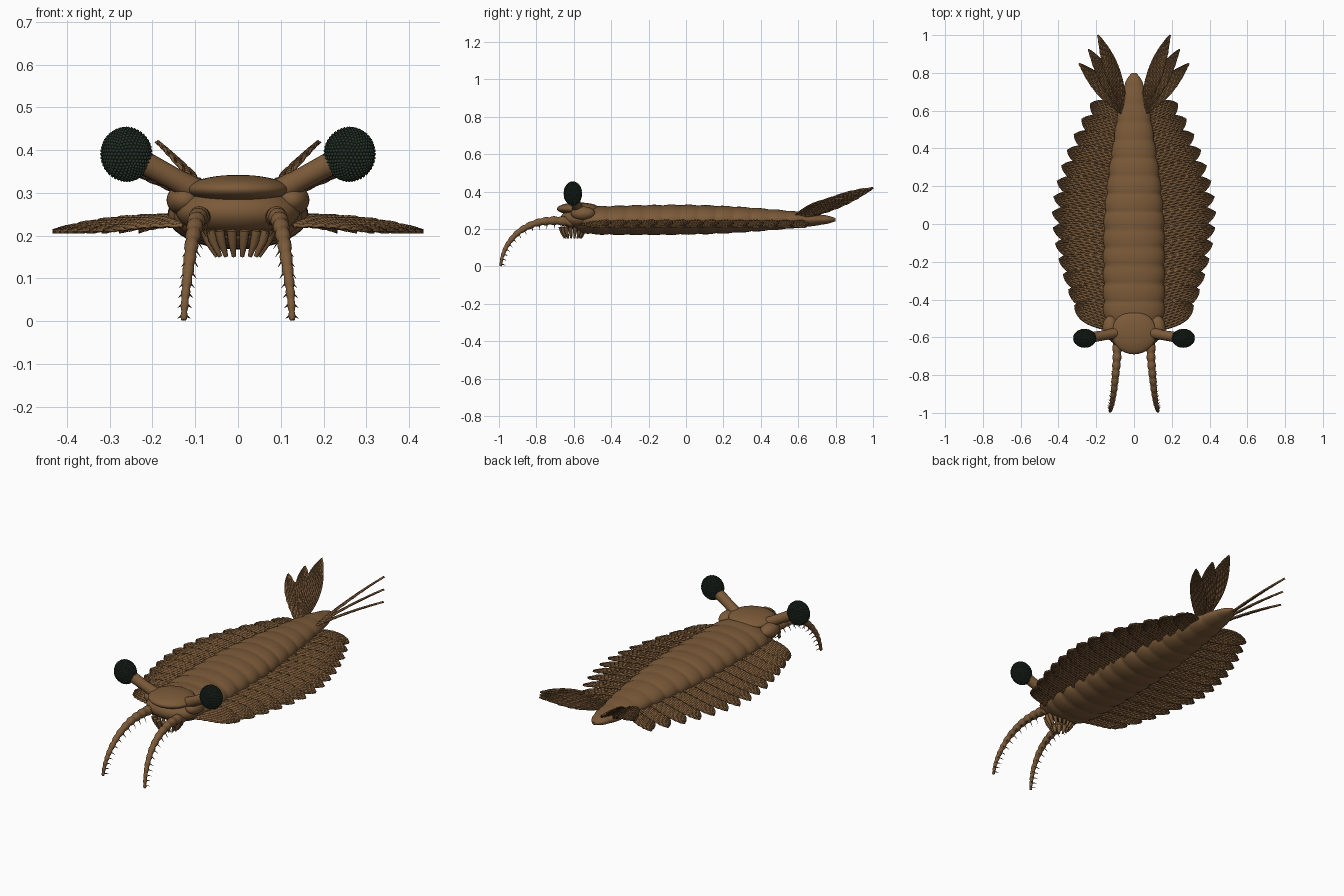
import bpy, bmesh, math
from mathutils import Vector, Matrix

if "Cube" in bpy.data.objects:
    bpy.data.objects.remove(bpy.data.objects["Cube"], do_unlink=True)


def material(name, rgb):
    m = bpy.data.materials.new(name)
    m.use_nodes = True
    m.diffuse_color = (*rgb, 1)
    bsdf = m.node_tree.nodes["Principled BSDF"]
    bsdf.inputs["Base Color"].default_value = (*rgb, 1)
    bsdf.inputs["Roughness"].default_value = 0.7
    return m


SHELL = material("shell brown", (0.20, 0.103, 0.041))
EYE = material("dark green", (0.021, 0.035, 0.024))


def finish(bm, name, mat, mirror=False, thickness=0, angle=50):
    """Turn a bmesh into a shaded object, optionally thickened and mirrored."""
    mesh = bpy.data.meshes.new(name)
    bm.to_mesh(mesh)
    bm.free()
    ob = bpy.data.objects.new(name, mesh)
    bpy.context.collection.objects.link(ob)
    mesh.materials.append(mat)
    bpy.ops.object.select_all(action='DESELECT')
    ob.select_set(True)
    bpy.context.view_layer.objects.active = ob
    bpy.ops.object.shade_smooth_by_angle(angle=math.radians(angle))
    if thickness:
        s = ob.modifiers.new("Thickness", 'SOLIDIFY')
        s.thickness, s.offset = thickness, -1
    if mirror:
        m = ob.modifiers.new("Mirror", 'MIRROR')
        m.use_mirror_merge = False


def curve_at(keys, t):
    """Smooth interpolation through a list of key tuples, t from 0 to 1."""
    f = t * (len(keys) - 1)
    i = min(int(f), len(keys) - 2)
    u = f - i
    k = [keys[max(0, min(len(keys) - 1, i + d))] for d in (-1, 0, 1, 2)]
    return [0.5 * (2 * b + (c - a) * u + (2 * a - 5 * b + 4 * c - d) * u * u
                   + (3 * b - a - 3 * c + d) * u ** 3) for a, b, c, d in zip(*k)]


def tube(bm, points, radii, side=(1, 0, 0), sides=12):
    """Loft elliptical rings along points; radii are (across, up) pairs."""
    points = [Vector(p) for p in points]
    rings = []
    for i, (p, (ra, rb)) in enumerate(zip(points, radii)):
        tan = (points[min(i + 1, len(points) - 1)] - points[max(i - 1, 0)]).normalized()
        a = Vector(side)
        a = (a - tan * a.dot(tan)).normalized()
        b = a.cross(tan)
        ang = [math.tau * k / sides for k in range(sides)]
        rings.append([bm.verts.new(p + a * ra * math.cos(t) + b * rb * math.sin(t)) for t in ang])
    faces = [bm.faces.new(rings[0]), bm.faces.new(rings[-1])]
    for r, q in zip(rings, rings[1:]):
        for k in range(sides):
            n = (k + 1) % sides
            faces.append(bm.faces.new((r[k], r[n], q[n], q[k])))
    bmesh.ops.recalc_face_normals(bm, faces=faces)


def ellipsoid(name, centre, radii, mirror=False):
    bm = bmesh.new()
    bmesh.ops.create_uvsphere(bm, u_segments=32, v_segments=20, radius=1)
    bmesh.ops.scale(bm, vec=radii, verts=bm.verts)
    bmesh.ops.translate(bm, vec=centre, verts=bm.verts)
    finish(bm, name, SHELL, mirror)


def leaf(name, root, tip, width, normal, droop, shape):
    """Thin blade with short ridges on its upper face; shape(s) gives its half width."""
    root, tip = Vector(root), Vector(tip)
    d = tip - root
    across = Vector(normal).cross(d).normalized()
    up = d.cross(across).normalized()
    ns, nv = 36, 20
    bm = bmesh.new()
    rows = []
    for i in range(ns + 1):
        s = i / ns
        row = []
        for j in range(nv + 1):
            v = 2 * j / nv - 1
            # broken rows of sharp ridges
            ridge = 0.005 if j % 2 and (i + 3 * (j // 2)) % 5 < 3 else 0
            lift = ridge + 0.006 * (1 - v * v) * (1 - s) + droop * 4 * s * (1 - s)
            row.append(bm.verts.new(root + d * s + across * v * width * max(shape(s), 0.02)
                                    + up * lift))
        rows.append(row)
    for i in range(ns):
        for j in range(nv):
            bm.faces.new((rows[i][j], rows[i + 1][j], rows[i + 1][j + 1], rows[i][j + 1]))
    finish(bm, name, SHELL, True, 0.005, angle=30)


# Segmented trunk: keys are y, centre z, half width, half height
trunk_keys = [(-0.60, 0.25, 0.10, 0.06), (-0.50, 0.246, 0.157, 0.074), (-0.25, 0.248, 0.163, 0.08),
              (0.0, 0.25, 0.16, 0.08), (0.2, 0.25, 0.143, 0.074), (0.4, 0.25, 0.115, 0.061),
              (0.6, 0.25, 0.083, 0.043), (0.74, 0.25, 0.05, 0.025), (0.80, 0.25, 0.012, 0.008)]
bm = bmesh.new()
points, radii = [], []
for i in range(161):
    y, z, rx, rz = curve_at(trunk_keys, i / 160)
    swell = 0.94 + 0.07 * abs(math.sin(math.pi * (y + 0.6) / 0.095)) ** 0.6
    points.append((0, y, z))
    radii.append((rx * swell, rz * swell))
tube(bm, points, radii, sides=40)
finish(bm, "trunk", SHELL, angle=70)

# Head
ellipsoid("head", (0, -0.565, 0.255), (0.145, 0.105, 0.06))
ellipsoid("head_shield", (0, -0.575, 0.308), (0.12, 0.115, 0.034))
ellipsoid("cheek", (0.125, -0.55, 0.283), (0.042, 0.065, 0.037), True)

# Eye stalks
bm = bmesh.new()
tube(bm, [(0.09, -0.575, 0.30), (0.15, -0.588, 0.333), (0.225, -0.6, 0.373)],
     [(0.03, 0.03), (0.026, 0.026), (0.028, 0.028)], side=(0, 1, 0), sides=20)
finish(bm, "eye_stalk", SHELL, True)

# Compound eyes: a core studded with small round lenses
bm = bmesh.new()
bmesh.ops.create_icosphere(bm, subdivisions=4, radius=0.96)
for spot in [v.co.copy() for v in bm.verts]:
    bmesh.ops.create_icosphere(bm, subdivisions=1, radius=0.075, matrix=Matrix.Translation(spot))
bmesh.ops.scale(bm, vec=(0.06, 0.049, 0.063), verts=bm.verts)
bmesh.ops.translate(bm, vec=(0.261, -0.605, 0.39), verts=bm.verts)
finish(bm, "eye", EYE, True)

# Jointed front appendages
arm_keys = [(0.09, -0.60, 0.235), (0.09, -0.70, 0.245), (0.098, -0.80, 0.232),
            (0.107, -0.89, 0.188), (0.116, -0.95, 0.122), (0.123, -0.98, 0.06), (0.127, -0.992, 0.002)]
JOINTS, PER = 14, 6
bm = bmesh.new()
points, radii = [], []
for i in range(JOINTS * PER + 1):
    t = i / (JOINTS * PER)
    r = (0.027 - 0.020 * t) * (0.8 + 0.22 * math.sin(math.pi * (i % PER) / PER))
    points.append(curve_at(arm_keys, t))
    radii.append((r, r))
tube(bm, points, radii, sides=16)
finish(bm, "front_appendage", SHELL, True)

# Paired spines on the inner curve of each appendage
bm = bmesh.new()
for j in range(2, JOINTS):
    t = (j + 0.4) / JOINTS
    p = Vector(curve_at(arm_keys, t))
    tan = (Vector(curve_at(arm_keys, t + 0.01)) - p).normalized()
    inward = Vector((1, 0, 0)).cross(tan).normalized()
    if inward.z > 0 or inward.y < 0:
        inward = -inward
    for sx in (-1, 1):
        direction = (inward + Vector((0.6 * sx, 0, 0))).normalized()
        size = 0.054 - 0.026 * t
        tube(bm, [p, p + direction * size * 0.6, p + direction * size + tan * 0.003],
             [(0.003, 0.003), (0.0022, 0.0022), (0.0004, 0.0004)], side=(0.3, 0.5, 0.8), sides=6)
finish(bm, "appendage_spines", SHELL, True)

# Ring of mouth teeth
bm = bmesh.new()
for k in range(16):
    a = math.tau * (k + 0.5) / 16
    c, s = math.cos(a), math.sin(a)
    path = [(0.078 * c, -0.605 + 0.066 * s, 0.212), (0.07 * c, -0.605 + 0.06 * s, 0.187),
            (0.05 * c, -0.605 + 0.045 * s, 0.151)]
    tube(bm, path, [(0.012, 0.012), (0.0105, 0.0105), (0.005, 0.005)], side=(-s, c, 0), sides=8)
finish(bm, "mouth_teeth", SHELL)

# Overlapping swimming flaps
FLAPS = 14
for i in range(FLAPS):
    y = -0.435 + 1.07 * i / (FLAPS - 1)
    u = (y - 0.05) / (0.49 if y < 0.05 else 0.59)
    x = 0.433 - (0.12 if u < 0 else 0.205) * abs(u) ** 1.7
    root_x = 0.11 if y < 0.3 else 0.11 - 0.15 * (y - 0.3)
    leaf(f"swim_flap_{i + 1}", (root_x, y - 0.07 - 0.02 * max(u, 0), 0.233), (x, y, 0.21),
         0.08 - 0.01 * max(u, 0), (0, -0.18, 1), 0.01,
         lambda s: (1 - s ** 3.6) ** 0.68 * (0.85 + 0.15 * s))

# Upswept tail fan
for i, tip in enumerate([(0.19, 1.0, 0.42), (0.24, 0.925, 0.392), (0.29, 0.85, 0.365)]):
    leaf(f"tail_blade_{i + 1}", (0.05, 0.62 - 0.015 * i, 0.262), tip, 0.05,
         (-0.62, 0, 0.78), 0.008, lambda s: math.sin(math.pi * (0.1 + 0.9 * s ** 1.1)) ** 0.8)
